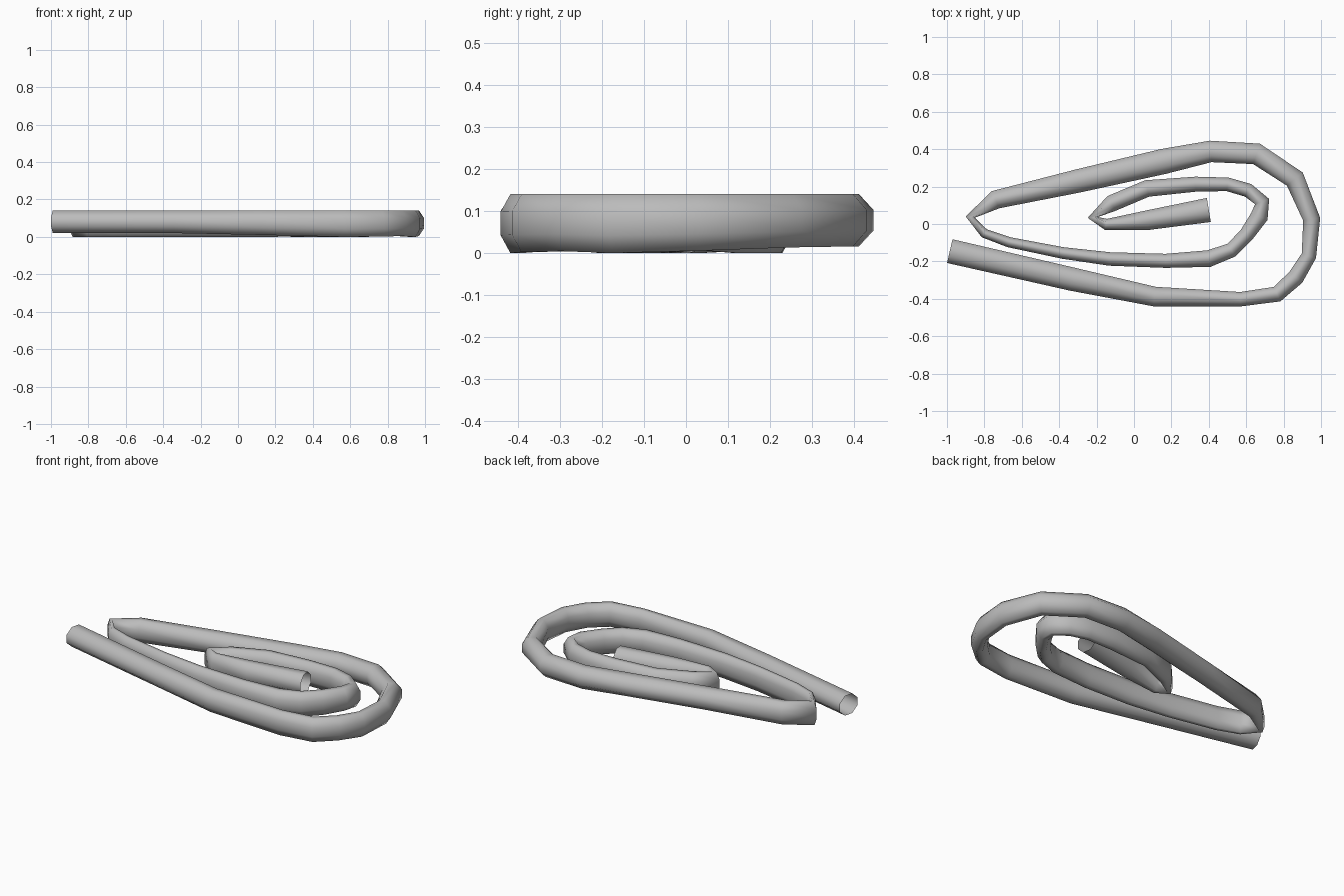
import bpy, bmesh
from mathutils import Vector

if "Cube" in bpy.data.objects:
    bpy.data.objects.remove(bpy.data.objects["Cube"])

# Flattened spiral path seen from above: x, y, tube width
path = [
    (-.985, -.145, .13), (-.33, -.295, .125), (.11, -.388, .105), (.57, -.402, .077),
    (.765, -.375, .085), (.865, -.285, .09), (.935, -.17, .08), (.95, .025, .092),
    (.86, .24, .11), (.655, .375, .115), (.41, .388, .115), (.16, .335, .135),
    (-.30, .23, .125), (-.74, .13, .10), (-.875, .037, .05), (-.80, -.05, .05),
    (-.67, -.097, .055), (-.38, -.155, .062), (-.13, -.187, .072), (.17, -.197, .075),
    (.40, -.185, .09), (.52, -.14, .08), (.60, -.06, .08), (.67, .04, .095),
    (.685, .12, .08), (.61, .18, .075), (.50, .212, .073), (.33, .213, .08),
    (.07, .19, .09), (-.12, .11, .09), (-.22, .035, .055), (-.15, -.002, .06),
    (.07, .02, .105), (.40, .075, .13)]

# Octagonal section (fraction of half width, fraction of height)
section = [(1, .3), (1, .7), (.4, 1), (-.4, 1), (-1, .7), (-1, .3), (-.4, 0), (.4, 0)]
TOP = .14

bm = bmesh.new()
pts = [Vector((x, y)) for x, y, w in path]
rings = []
for i, (x, y, w) in enumerate(path):
    # Mitre each ring between the incoming and outgoing directions
    t = Vector((0, 0))
    if i > 0:
        t += (pts[i] - pts[i - 1]).normalized()
    if i < len(pts) - 1:
        t += (pts[i + 1] - pts[i]).normalized()
    t.normalize()
    n = Vector((-t.y, t.x))
    # Squeezed parts of the tube are taller
    low = max(0, min(.022, (w - .08) * .45))
    rings.append([bm.verts.new((x + n.x * a * w / 2, y + n.y * a * w / 2, low + b * (TOP - low)))
                  for a, b in section])

# Tube walls, open at both ends, wound so that normals point outwards
for r, s in zip(rings, rings[1:]):
    for k in range(8):
        j = (k + 1) % 8
        bm.faces.new((r[k], r[j], s[j], s[k]))
bm.normal_update()
if sum(f.normal.z * (f.calc_center_median().z - TOP / 2) for f in bm.faces) < 0:
    bmesh.ops.reverse_faces(bm, faces=bm.faces)
for f in bm.faces:
    f.smooth = True

mesh = bpy.data.meshes.new("coiled_tube")
bm.to_mesh(mesh)
bm.free()
tube = bpy.data.objects.new("coiled_tube", mesh)
bpy.context.collection.objects.link(tube)

# Mid grey surface
grey = bpy.data.materials.new("mid_grey")
grey.diffuse_color = (.5, .5, .5, 1)
grey.use_nodes = True
grey.node_tree.nodes["Principled BSDF"].inputs["Base Color"].default_value = grey.diffuse_color
mesh.materials.append(grey)
